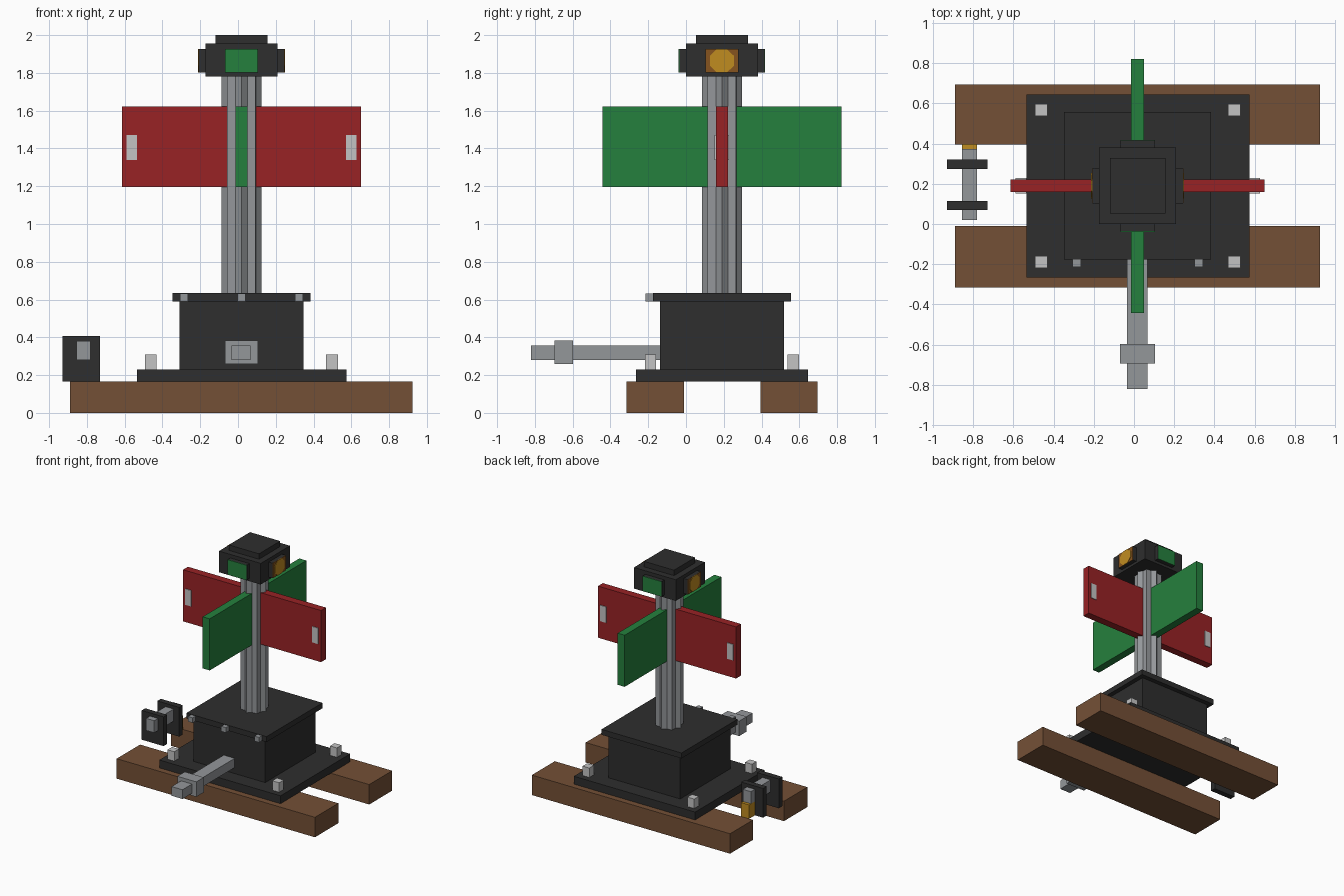
import bpy, bmesh, math

if "Cube" in bpy.data.objects:
    bpy.data.objects.remove(bpy.data.objects["Cube"])

CX, CY = 0.018, 0.19      # axis of the mast


def lin(c):
    return c / 12.92 if c <= 0.04045 else ((c + 0.055) / 1.055) ** 2.4


def material(name, r, g, b):
    m = bpy.data.materials.new(name)
    m.diffuse_color = (lin(r / 255), lin(g / 255), lin(b / 255), 1)
    m.use_nodes = True
    m.node_tree.nodes["Principled BSDF"].inputs["Base Color"].default_value = m.diffuse_color
    return m


BLACK = material("iron_black", 46, 46, 46)
WOOD = material("timber_brown", 116, 80, 54)
RED = material("flag_red", 152, 34, 37)
GREEN = material("flag_green", 37, 128, 61)
STEEL = material("steel_grey", 148, 151, 154)
BOLT = material("light_grey", 196, 196, 196)
AMBER = material("lens_amber", 192, 140, 32)
BROWN = material("lens_surround", 134, 84, 30)


def finish(name, bm, mat):
    bmesh.ops.recalc_face_normals(bm, faces=bm.faces)
    me = bpy.data.meshes.new(name)
    bm.to_mesh(me)
    bm.free()
    me.materials.append(mat)
    ob = bpy.data.objects.new(name, me)
    bpy.context.collection.objects.link(ob)
    return ob


def box(name, mat, x, y, z):
    """Box from (min, max) pairs on each axis."""
    bm = bmesh.new()
    bmesh.ops.create_cube(bm, size=1)
    for v in bm.verts:
        for i, (a, b) in enumerate((x, y, z)):
            v.co[i] = a if v.co[i] < 0 else b
    return finish(name, bm, mat)


def prism(name, mat, pts, depth):
    """Extrude a closed 3D outline along a vector."""
    bm = bmesh.new()
    face = bm.faces.new([bm.verts.new(p) for p in pts])
    new = bmesh.ops.extrude_face_region(bm, geom=[face])["geom"]
    bmesh.ops.translate(bm, vec=depth,
                        verts=[v for v in new if isinstance(v, bmesh.types.BMVert)])
    return finish(name, bm, mat)


def around(c, h):
    return (c - h, c + h)


# timber sleepers
for n, y in (("front", (-0.315, -0.01)), ("back", (0.395, 0.695))):
    box(n + "_sleeper", WOOD, (-0.89, 0.925), y, (0, 0.165))

# machine housing
box("base_plate", BLACK, around(0.02, 0.555), (-0.265, 0.645), (0.165, 0.23))
box("housing", BLACK, around(CX, 0.328), around(CY, 0.328), (0.23, 0.59))
box("housing_lid", BLACK, around(CX, 0.366), around(CY, 0.366), (0.59, 0.635))

# bolts on the base plate and the lid's front edge
for x in (-0.462, 0.498):
    for y in (-0.188, 0.567):
        box("base_bolt", BOLT, around(x, 0.031), around(y, 0.03), (0.23, 0.308))
for x in (-0.285, CX, 0.322):
    box("lid_bolt", STEEL, around(x, 0.021), (-0.215, -0.17), (0.59, 0.632))

# drive rod with coupling block
box("drive_rod", STEEL, around(0.016, 0.05), (-0.82, -0.13), (0.28, 0.356))
box("rod_coupling", STEEL, around(CX, 0.087), (-0.695, -0.597), (0.26, 0.384))

# padlock-like lever unit on the left
for y in (0.092, 0.297):
    box("lever_plate", BLACK, around(-0.83, 0.1), around(y, 0.023), (0.165, 0.407))
box("lever_spindle", STEEL, around(-0.818, 0.037), (0.02, 0.372), (0.28, 0.38))
box("lever_tag", AMBER, around(-0.818, 0.037), (0.32, 0.397), (0.165, 0.28))

# fluted mast with eight ridges
ring = []
for i in range(16):
    r, a = (0.083 if i % 2 else 0.106), i * math.pi / 8
    ring.append((CX + r * math.cos(a), CY + r * math.sin(a), 0.63))
prism("fluted_mast", STEEL, ring, (0, 0, 1.16))

# crossed target vanes
box("red_vane", RED, around(CX, 0.632), around(CY, 0.032), (1.195, 1.622))
box("green_vane", GREEN, around(CX, 0.032), around(CY, 0.632), (1.195, 1.622))
for x in (-0.563, 0.6):
    box("vane_reflector", BOLT, around(x, 0.027), around(CY, 0.038), (1.34, 1.472))

# lamp head with four lens hoods
box("lamp_body", BLACK, around(CX, 0.191), around(CY, 0.191), (1.78, 1.955))
box("lamp_cap", BLACK, around(CX, 0.138), around(CY, 0.138), (1.955, 2.0))
LENS_Z = (1.802, 1.926)
box("side_hoods", BLACK, around(CX, 0.225), around(CY, 0.087), LENS_Z)
box("front_back_hoods", BLACK, around(CX, 0.087), around(CY, 0.225), LENS_Z)

# lens faces: green front and back, amber on the sides
for s in (-1, 1):
    def span(c, a, b):
        return tuple(sorted((c + s * a, c + s * b)))
    box("green_lens", GREEN, around(CX, 0.086), span(CY, 0.224, 0.229), LENS_Z)
    box("amber_surround", BROWN, span(CX, 0.224, 0.228), around(CY, 0.086), LENS_Z)
    outline = [(CX + s * 0.227,
                CY + 0.064 * math.cos(a) / math.cos(math.pi / 8),
                1.864 + 0.062 * math.sin(a) / math.cos(math.pi / 8))
               for a in (math.pi / 8 + k * math.pi / 4 for k in range(8))]
    prism("amber_lens", AMBER, outline, (s * 0.004, 0, 0))
